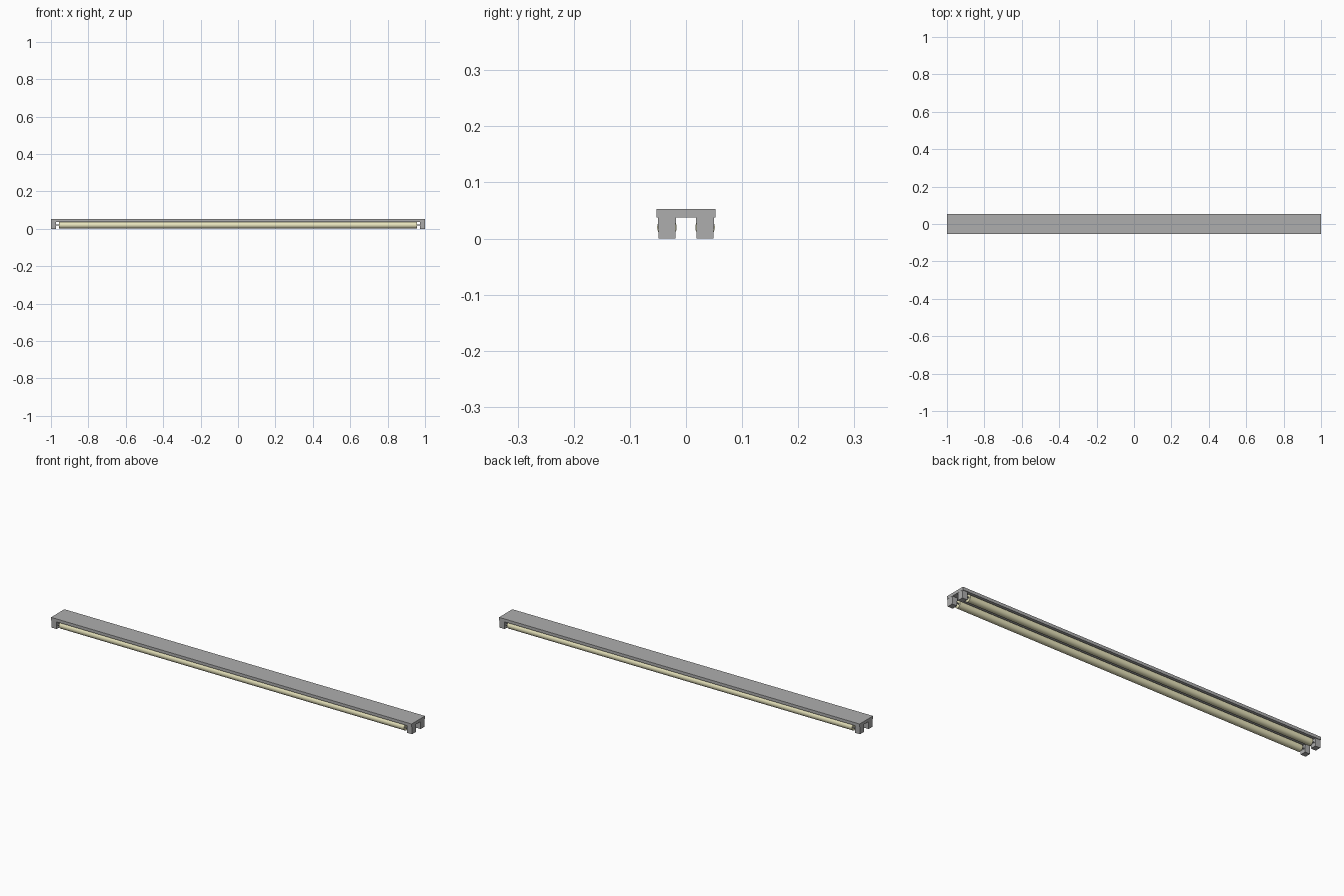
import bpy, bmesh
from math import pi
from mathutils import Vector

if "Cube" in bpy.data.objects:
    bpy.data.objects.remove(bpy.data.objects["Cube"])

TUBE_Y, TUBE_Z, TUBE_R = 0.034, 0.02, 0.0175


def material(name, color):
    m = bpy.data.materials.new(name)
    m.diffuse_color = color
    m.use_nodes = True
    m.node_tree.nodes["Principled BSDF"].inputs["Base Color"].default_value = m.diffuse_color
    return m


glow = material("tube_yellow", (0.80, 0.77, 0.50, 1))
metal = material("housing_grey", (0.42, 0.42, 0.42, 1))


def box(name, size, loc):
    bpy.ops.mesh.primitive_cube_add(size=1, location=loc)
    ob = bpy.context.object
    ob.name = name
    ob.scale = size
    bpy.ops.object.transform_apply(location=False, rotation=False, scale=True)
    ob.data.materials.append(metal)
    return ob


def rod(name, r, x0, x1, y, z, mat, sides=24):
    bpy.ops.mesh.primitive_cylinder_add(vertices=sides, radius=r, depth=abs(x1 - x0),
                                        location=((x0 + x1) / 2, y, z), rotation=(0, pi / 2, 0))
    ob = bpy.context.object
    ob.name = name
    bpy.ops.object.shade_smooth_by_angle()
    ob.data.materials.append(mat)
    return ob


def socket(name, side, y):
    # profile across y/z, slightly narrower towards the foot, extruded along x
    prof = [(-0.016, 0.038), (-0.015, 0.0), (0.015, 0.0), (0.016, 0.038)]
    bm = bmesh.new()
    f = bm.faces.new([bm.verts.new((side * 0.972, y + a, z)) for a, z in prof])
    ext = bmesh.ops.extrude_face_region(bm, geom=[f])
    moved = [v for v in ext["geom"] if isinstance(v, bmesh.types.BMVert)]
    bmesh.ops.translate(bm, verts=moved, vec=Vector((side * 0.0275, 0, 0)))
    bmesh.ops.recalc_face_normals(bm, faces=bm.faces)
    me = bpy.data.meshes.new(name)
    bm.to_mesh(me)
    bm.free()
    me.materials.append(metal)
    ob = bpy.data.objects.new(name, me)
    bpy.context.collection.objects.link(ob)


# mounting plate
box("mounting_plate", (2.0, 0.106, 0.015), (0, 0, 0.0455))

# two tubes, each with end sockets and contact pins
for label, y in (("front", -TUBE_Y), ("back", TUBE_Y)):
    rod(label + "_tube", TUBE_R, -0.957, 0.957, y, TUBE_Z, glow)
    for end, s in (("left", -1), ("right", 1)):
        socket(f"{label}_{end}_socket", s, y)
        for i, dy in enumerate((-0.007, 0.007)):
            rod(f"{label}_{end}_pin_{i}", 0.003, s * 0.955, s * 0.975, y + dy, TUBE_Z, metal, 10)
